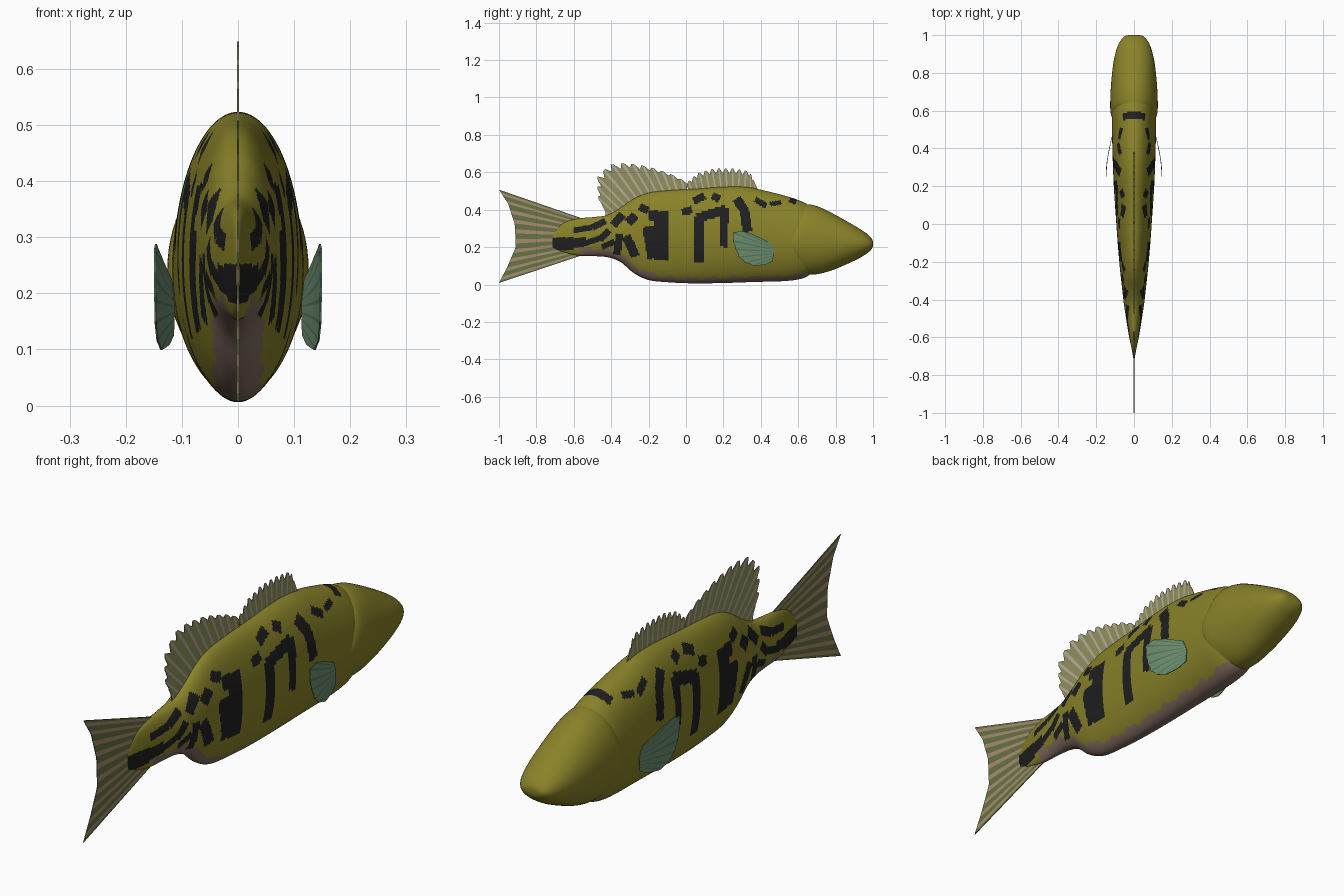
import bpy, bmesh, math, random
from mathutils import Vector

if "Cube" in bpy.data.objects:
    bpy.data.objects.remove(bpy.data.objects["Cube"])

random.seed(4)


def material(name, rgb):
    m = bpy.data.materials.new(name)
    m.diffuse_color = (*rgb, 1)
    m.use_nodes = True
    m.node_tree.nodes["Principled BSDF"].inputs["Base Color"].default_value = m.diffuse_color
    return m


OLIVE = material("olive skin", (0.25, 0.225, 0.022))
BLACK = material("black marking", (0.014, 0.014, 0.015))
BELLY = material("belly brown", (0.22, 0.145, 0.115))
MEMBRANE = material("dorsal membrane", (0.29, 0.28, 0.115))
RAY = material("dorsal ray", (0.46, 0.43, 0.31))
TAIL_GREEN = material("tail green", (0.14, 0.17, 0.055))
TAIL_RAY = material("tail ray", (0.38, 0.27, 0.17))
FIN_GREEN = material("side fin green", (0.15, 0.27, 0.16))
FIN_LINE = material("side fin line", (0.09, 0.18, 0.105))


def finish(bm, name, mats, smooth=True):
    bmesh.ops.recalc_face_normals(bm, faces=bm.faces)
    me = bpy.data.meshes.new(name)
    bm.to_mesh(me)
    bm.free()
    for m in mats:
        me.materials.append(m)
    for p in me.polygons:
        p.use_smooth = smooth
    ob = bpy.data.objects.new(name, me)
    bpy.context.collection.objects.link(ob)
    return ob


def spline_rows(rows, step):
    """Catmull-Rom through the station rows (y, top, bottom, half width)."""
    out = []
    for i in range(len(rows) - 1):
        a, b = rows[max(i - 1, 0)], rows[i]
        c, d = rows[i + 1], rows[min(i + 2, len(rows) - 1)]
        n = max(3, math.ceil(abs(c[0] - b[0]) / step))
        for k in range(n):
            t = k / n
            out.append([0.5 * (2 * q + (r - p) * t + (2 * p - 5 * q + 4 * r - s) * t * t
                               + (3 * q - p - 3 * r + s) * t ** 3)
                        for p, q, r, s in zip(a, b, c, d)])
    out.append(list(rows[-1]))
    return out


def loft(name, rows, step, sides, mats, rule=None):
    bm = bmesh.new()
    rings = []
    for y, top, bot, w in spline_rows(rows, step):
        cz, h = (top + bot) / 2, (top - bot) / 2
        rings.append([bm.verts.new((w * math.cos(2 * math.pi * k / sides), y,
                                    cz + h * math.sin(2 * math.pi * k / sides)))
                      for k in range(sides)])
    for a, b in zip(rings, rings[1:]):
        low = min(v.co.z for v in a)
        for k in range(sides):
            j = (k + 1) % sides
            f = bm.faces.new((a[k], a[j], b[j], b[k]))
            if rule:
                f.material_index = rule(f.calc_center_median(), low)
    bm.faces.new(rings[0])
    bm.faces.new(rings[-1])
    return finish(bm, name, mats)


# Black markings: strokes as start y, z, end y, z, width
STROKES = [
    (-.72, .215, -.60, .22, .07), (-.60, .222, -.53, .23, .05),
    (-.60, .29, -.50, .305, .03), (-.50, .305, -.43, .34, .035),
    (-.53, .225, -.45, .25, .03), (-.46, .24, -.41, .29, .035),
    (-.45, .20, -.38, .23, .03), (-.39, .315, -.34, .375, .045),
    (-.37, .16, -.355, .27, .04), (-.32, .26, -.27, .15, .05),
    (-.31, .33, -.27, .37, .05), (-.13, .39, -.13, .13, .075),
    (-.20, .31, -.17, .14, .07), (-.20, .37, -.12, .365, .055),
    (-.25, .415, -.20, .395, .04), (.07, .36, .07, .12, .055),
    (.06, .355, .21, .40, .05), (.205, .41, .20, .20, .045),
    (.27, .46, .31, .40, .05), (.31, .41, .33, .28, .05),
    (-.02, .385, .03, .40, .04), (.04, .445, .10, .475, .04),
    (.14, .475, .18, .455, .04), (.37, .455, .43, .42, .03),
    (.45, .43, .51, .44, .025), (.555, .455, .59, .44, .03),
]


def skin_rule(c, low):
    for y0, z0, y1, z1, w in STROKES:
        dy, dz = y1 - y0, z1 - z0
        length = math.hypot(dy, dz)
        t = ((c.y - y0) * dy + (c.z - z0) * dz) / length
        off = abs((c.y - y0) * dz - (c.z - z0) * dy) / length
        if 0 <= t <= length and off < w / 2:
            return 1
    edge = 0.028 + 0.006 * math.sin(c.y * 55) + 0.004 * math.sin(c.y * 131)
    if c.y < -0.15:
        edge += 0.012
    return 2 if -0.57 < c.y < 0.69 and c.z < low + edge else 0


# Body
loft("body", [
    (-.715, .265, .195, .003), (-.66, .325, .175, .013), (-.58, .352, .155, .029),
    (-.50, .36, .152, .042), (-.42, .372, .146, .054), (-.35, .41, .12, .062),
    (-.28, .458, .062, .070), (-.20, .49, .024, .078), (-.08, .504, .011, .088),
    (.05, .511, .006, .097), (.20, .522, .008, .107), (.32, .521, .012, .112),
    (.42, .502, .015, .115), (.52, .477, .018, .117), (.60, .452, .027, .117),
    (.65, .428, .045, .108), (.70, .39, .09, .085),
], 0.007, 160, [OLIVE, BLACK, BELLY], skin_rule)

# Head with rounded gill cover behind
loft("head", [
    (.555, .29, .17, .105), (.565, .33, .125, .117), (.59, .385, .08, .124),
    (.63, .427, .056, .126), (.70, .419, .055, .124), (.78, .382, .076, .118),
    (.86, .338, .109, .108), (.92, .303, .137, .094), (.96, .277, .161, .078),
    (.985, .255, .18, .060), (.997, .238, .198, .043), (1.0, .225, .212, .022),
], 0.015, 64, [OLIVE])


def along(points, t):
    """Point at fraction t of a polyline's length."""
    pts = [Vector(p) for p in points]
    lens = [(b - a).length for a, b in zip(pts, pts[1:])]
    d = t * sum(lens)
    for a, b, l in zip(pts, pts[1:], lens):
        if d <= l + 1e-9:
            return a.lerp(b, d / l)
        d -= l
    return pts[-1]


def fan_fin(name, base, tips, rays, mats, notch=0.0, share=0.3, side=None):
    """Fin of rays (material 1) and membrane (material 0) from base to tips."""
    bm = bmesh.new()
    stops = []
    for i in range(rays):
        for off, cut, mat in ((0, notch, 0), (.5 - share / 2, 0, 1), (.5 + share / 2, 0, 0)):
            stops.append(((i + off) / rays, cut, mat))
    stops.append((1, notch, 0))
    cols = []
    for t, cut, mat in stops:
        a, b = along(base, t), along(tips, t)
        col = []
        for k in range(5):
            p = a.lerp(b, k / 4 * (1 - cut))
            col.append(bm.verts.new((side(p) if side else 0, p.x, p.y)))
        cols.append((col, mat))
    for (a, mat), (b, _) in zip(cols, cols[1:]):
        for k in range(4):
            bm.faces.new((a[k], b[k], b[k + 1], a[k + 1])).material_index = mat
    ob = finish(bm, name, mats, False)
    sol = ob.modifiers.new("thickness", "SOLIDIFY")
    sol.thickness = 0.003
    sol.offset = 0
    return ob


# Dorsal fins
fan_fin("front_dorsal_fin", [(.39, .49), (.2, .50), (.02, .49)],
        [(.37, .54), (.34, .605), (.25, .62), (.15, .62), (.06, .595), (0, .54)],
        12, [MEMBRANE, RAY], 0.22, 0.25)
fan_fin("rear_dorsal_fin", [(.01, .49), (-.1, .49), (-.2, .465), (-.3, .42), (-.43, .36)],
        [(0, .55), (-.08, .59), (-.2, .63), (-.32, .65), (-.41, .64), (-.475, .575),
         (-.47, .46), (-.43, .39)], 13, [MEMBRANE, RAY], 0.14, 0.28)

# Tail fin
fan_fin("tail_fin", [(-.56, .355), (-.56, .155)],
        [(-1, .507), (-.95, .43), (-.915, .32), (-.91, .2), (-.955, .095), (-1, .008)],
        10, [TAIL_GREEN, TAIL_RAY], 0, 0.42)

# Side fins, flaring outward toward the rear
for name, s in (("right_side_fin", 1), ("left_side_fin", -1)):
    def flare(p, s=s):
        u = (.47 - p.x) / .22
        return s * (.114 + .034 * math.sin(min(max(u, 0), 1) * math.pi / 2))
    fan_fin(name, [(.45, .225), (.468, .18), (.465, .125)],
            [(.36, .268), (.30, .288), (.25, .28), (.253, .22), (.28, .15),
             (.32, .115), (.37, .098), (.43, .108)],
            9, [FIN_GREEN, FIN_LINE], 0.02, 0.22, flare)
